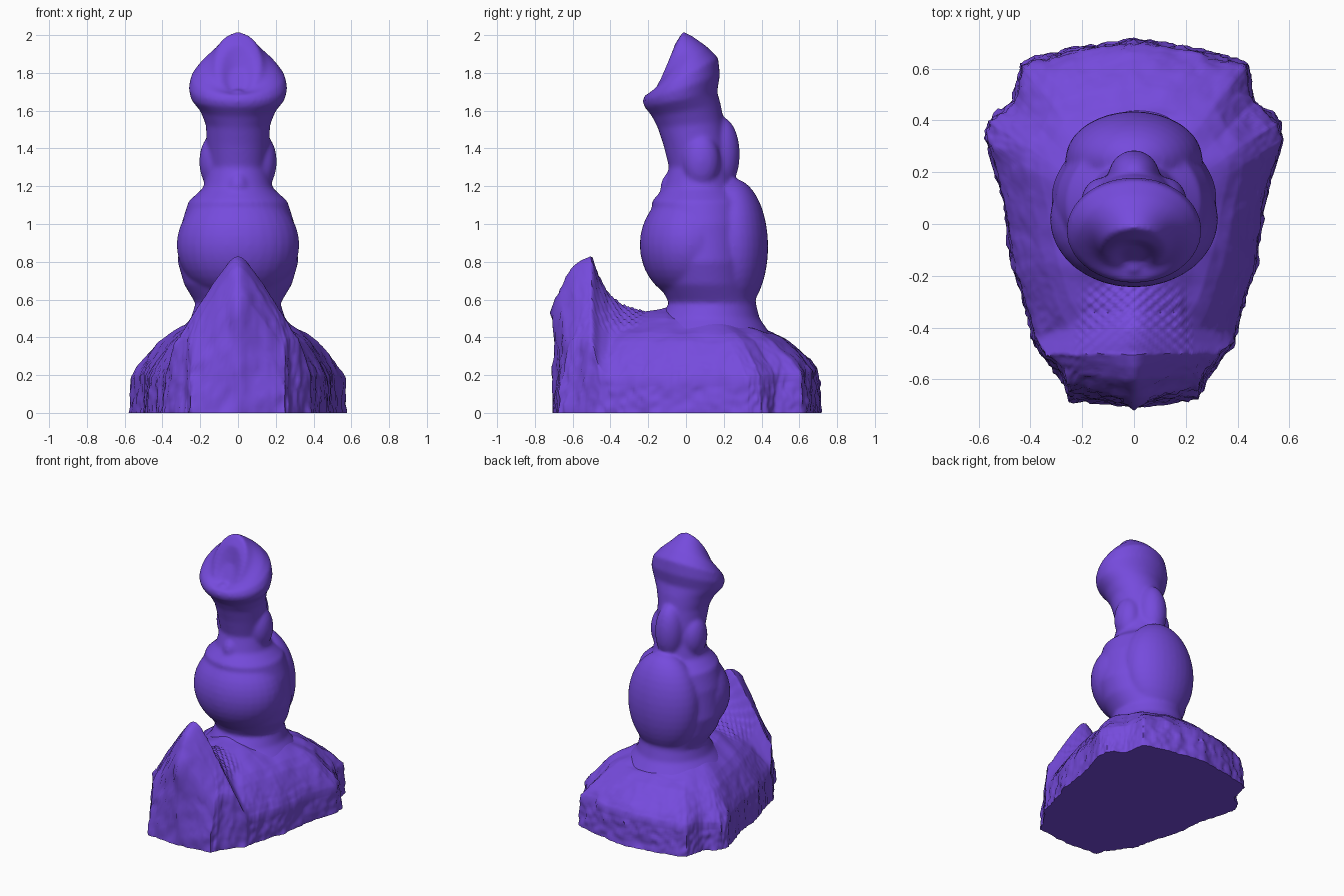
import bpy, bmesh, math
from mathutils import Vector, noise

cube = bpy.data.objects.get("Cube")
if cube:
    bpy.data.objects.remove(cube)

purple = bpy.data.materials.new("violet")
purple.use_nodes = True
COLOUR = (0.18, 0.07, 0.72, 1)
purple.diffuse_color = COLOUR
purple.node_tree.nodes["Principled BSDF"].inputs["Base Color"].default_value = COLOUR


def lerp_table(table, x):
    """Piecewise linear lookup in (position, value) pairs."""
    if x <= table[0][0]:
        return table[0][1]
    for (a, va), (b, vb) in zip(table, table[1:]):
        if x <= b:
            return va + (vb - va) * (x - a) / (b - a)
    return table[-1][1]


def loft(name, rings):
    """Skin a list of equal closed rings and cap both ends."""
    bm = bmesh.new()
    rows = [[bm.verts.new(p) for p in ring] for ring in rings]
    n = len(rows[0])
    for low, high in zip(rows, rows[1:]):
        for i in range(n):
            j = (i + 1) % n
            bm.faces.new((low[i], low[j], high[j], high[i]))
    for row in (rows[0], rows[-1]):
        centre = bm.verts.new(sum((v.co for v in row), Vector()) / n)
        for i in range(n):
            bm.faces.new((row[i], row[(i + 1) % n], centre))
    bmesh.ops.recalc_face_normals(bm, faces=bm.faces)
    mesh = bpy.data.meshes.new(name)
    bm.to_mesh(mesh)
    bm.free()
    mesh.materials.append(purple)
    obj = bpy.data.objects.new(name, mesh)
    bpy.context.collection.objects.link(obj)
    return obj


def lump(name, centre, radii):
    bpy.ops.mesh.primitive_uv_sphere_add(segments=32, ring_count=20, location=centre)
    obj = bpy.context.object
    obj.name = name
    obj.scale = radii
    obj.data.materials.append(purple)
    return obj


# Rocky base: a height field over a mirrored outline, with a scaled horn in front
half = [(0, -0.71), (0.25, -0.68), (0.28, -0.6), (0.39, -0.46), (0.42, -0.33),
        (0.48, -0.14), (0.51, 0.1), (0.58, 0.33), (0.57, 0.4), (0.47, 0.48),
        (0.44, 0.62), (0.25, 0.68), (0, 0.72)]
corners = half + [(-x, y) for x, y in half[-2:0:-1]]
STEPS = 12
outline = []
for a, b in zip(corners, corners[1:] + corners[:1]):
    for k in range(STEPS):
        outline.append(Vector(a).lerp(Vector(b), k / STEPS))

# Softened copy of the outline, used towards the middle
soft = outline
for _ in range(150):
    soft = [(soft[i - 1] + soft[i] * 2 + soft[(i + 1) % len(soft)]) / 4
            for i in range(len(soft))]

slope = [(0, 0.58), (0.4, 0.5), (0.55, 0.45), (0.65, 0.42), (0.75, 0.375),
         (0.85, 0.305), (0.93, 0.24), (1, 0.16)]
ridge = [(-0.71, 0.57), (-0.67, 0.65), (-0.61, 0.77), (-0.55, 0.81), (-0.5, 0.83),
         (-0.46, 0.72), (-0.41, 0.63), (-0.34, 0.57), (-0.22, 0.53), (-0.1, 0.54),
         (0, 0.3)]
steepness = [(-0.58, 1.75), (-0.5, 1.6), (-0.41, 1.1), (-0.3, 0.7), (-0.1, 0.5)]


def height(x, y, t):
    z = lerp_table(slope, t) + 0.012 * noise.noise((x * 9, y * 9, 2))
    z += 0.15 * max(0, y - 0.42)
    if y < 0:
        horn = lerp_table(ridge, y) - lerp_table(steepness, y) * (math.hypot(x, 0.05) - 0.05)
        if y > -0.5:
            horn -= 4 * (y + 0.5) * max(0, abs(x) - 0.18)
        if -0.5 < y < -0.22 and abs(x) < 0.22:
            horn += 0.009 * math.sin(y * 150) * math.cos(x * 130)
        z = (z + horn + math.sqrt((z - horn) ** 2 + 0.0005)) / 2
    return z


def base_point(x, y, z, rough):
    """Roughen a point, round the horn front and add its small knob."""
    p = (x * 15, y * 15, z * 8)
    grow = 1 + rough * (0.02 * noise.noise(p) + 0.018 * noise.noise(Vector(p) * 2.7))
    front = min(max((-0.5 - y) / 0.2, 0), 1)
    shift = 0.6 * abs(x) * max(z - 0.1, 0)
    shift -= 0.03 * math.exp(-(x / 0.07) ** 2 - ((z - 0.53) / 0.06) ** 2)
    return (x * grow, y * grow + front * shift, z)


rings = []
for k in range(14):
    f = k / 14
    ring = []
    for p in outline:
        inset = 1 - 0.025 * f
        ring.append(base_point(p.x * inset, p.y * inset, f * height(p.x, p.y, 1), 1))
    rings.append(ring)
for k in range(66):
    t = 0.975 * (1 - k / 66)
    ring = []
    for p, q in zip(outline, soft):
        x, y = q.lerp(p, t ** 3) * t
        ring.append(base_point(x, y, height(x, y, t), t ** 4))
    rings.append(ring)
base = loft("rocky_base", rings)
bpy.ops.object.select_all(action='DESELECT')
base.select_set(True)
bpy.context.view_layer.objects.active = base
bpy.ops.object.shade_smooth_by_angle(angle=math.radians(60))

# Central column and flared head: tilted ellipses as
# (front y, front z, back y, back z, half width)
sections = [
    (-0.22, 0.40, 0.46, 0.40, 0.34), (-0.14, 0.50, 0.39, 0.50, 0.25),
    (-0.09, 0.58, 0.37, 0.58, 0.225), (-0.14, 0.68, 0.36, 0.68, 0.285),
    (-0.17, 0.80, 0.36, 0.80, 0.32), (-0.18, 1.00, 0.35, 1.00, 0.30),
    (-0.18, 1.12, 0.33, 1.12, 0.262), (-0.12, 1.19, 0.25, 1.19, 0.185),
    (-0.09, 1.30, 0.23, 1.30, 0.155), (-0.12, 1.42, 0.22, 1.42, 0.165),
    (-0.15, 1.51, 0.20, 1.54, 0.17), (-0.18, 1.57, 0.185, 1.63, 0.20),
    (-0.22, 1.62, 0.165, 1.70, 0.248), (-0.23, 1.65, 0.18, 1.79, 0.262),
    (-0.22, 1.68, 0.17, 1.88, 0.248), (-0.20, 1.69, 0.11, 1.94, 0.21),
    (-0.18, 1.69, 0.04, 1.99, 0.15), (-0.175, 1.69, -0.015, 2.02, 0.12),
    (-0.165, 1.69, -0.06, 1.95, 0.09), (-0.155, 1.69, -0.08, 1.83, 0.05)]
SIDES = 48
rings = []
for yf, zf, yb, zb, w in sections:
    ring = []
    for i in range(SIDES):
        a = math.tau * i / SIDES
        u = (1 - math.cos(a)) / 2
        ring.append((w * math.sin(a), yf + (yb - yf) * u, zf + (zb - zf) * u))
    rings.append(ring)
column = loft("column", rings)

# Rounded swellings fused into the column
parts = [column,
         lump("bulb", (0, 0.02, 0.89), (0.325, 0.265, 0.295)),
         lump("back_swelling", (0, 0.25, 0.88), (0.265, 0.185, 0.36)),
         lump("back_lobe", (0, 0.18, 1.37), (0.10, 0.105, 0.20)),
         lump("front_bead", (0, -0.075, 1.19), (0.06, 0.06, 0.085)),
         lump("head_opening", (0, -0.165, 1.68), (0.035, 0.03, 0.035))]
for side, label in ((1, "left"), (-1, "right")):
    parts.append(lump(label + "_lobe", (side * 0.12, 0.08, 1.33), (0.085, 0.10, 0.15)))

bpy.ops.object.select_all(action='DESELECT')
for part in parts:
    part.select_set(True)
bpy.context.view_layer.objects.active = column
bpy.ops.object.join()
fuse = column.modifiers.new("fuse", 'REMESH')
fuse.mode = 'VOXEL'
fuse.voxel_size = 0.012
fuse.use_smooth_shade = True
relax = column.modifiers.new("relax", 'SMOOTH')
relax.factor = 0.5
relax.iterations = 8
